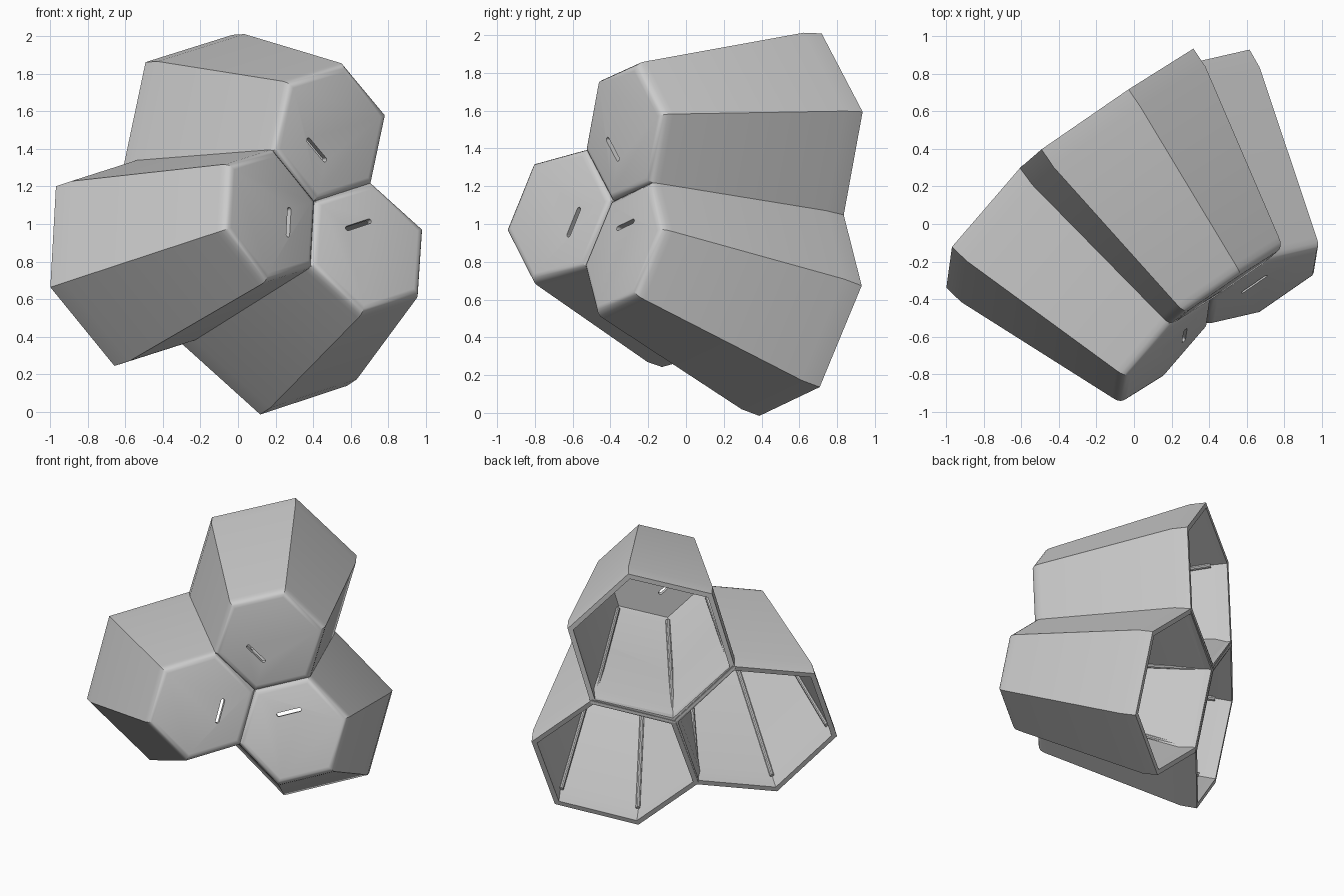
import bpy, bmesh
from math import cos, sin, radians, pi
from mathutils import Vector, Matrix

if "Cube" in bpy.data.objects:
    bpy.data.objects.remove(bpy.data.objects["Cube"])

grey = bpy.data.materials.new("light_grey")
grey.use_nodes = True
COLOR = (0.6, 0.6, 0.6, 1)
grey.diffuse_color = COLOR
grey.node_tree.nodes["Principled BSDF"].inputs["Base Color"].default_value = COLOR

# Cluster axis, front centre, and direction to the first cell
AXIS = Vector((0.586, -0.786, 0.195)).normalized()
CENTRE = Vector((0.448, -0.44, 1.135))
FIRST = Vector((0.106, 0.314, 0.944))
FIRST = (FIRST - AXIS * FIRST.dot(AXIS)).normalized()
TILT = radians(9.7)

# Hollow shell section: (corner radius, depth), from front face round to inside
SHELL = [(0.335, -0.012), (0.356, -0.008), (0.373, 0.004), (0.384, 0.022),
         (0.391, 0.05), (0.582, 1.02), (0.582, 1.134), (0.543, 1.134),
         (0.543, 1.02), (0.352, 0.05), (0.34, 0.025)]


def cell_frame(k):
    u = Matrix.Rotation(k * 2 * pi / 3, 3, AXIS) @ FIRST
    z = AXIS * cos(TILT) - u * sin(TILT)
    x = u * cos(TILT) + AXIS * sin(TILT)
    m = Matrix((x, z.cross(x), z)).transposed().to_4x4()
    m.translation = CENTRE + u * 0.372
    return m


def finish(name, bm, frame):
    bmesh.ops.recalc_face_normals(bm, faces=bm.faces)
    mesh = bpy.data.meshes.new(name)
    bm.to_mesh(mesh)
    bm.free()
    mesh.materials.append(grey)
    ob = bpy.data.objects.new(name, mesh)
    ob.matrix_world = frame
    bpy.context.collection.objects.link(ob)
    return ob


def corner(i, r, d):
    return Vector((r * cos(i * pi / 3), r * sin(i * pi / 3), -d))


def make_shell(name, frame):
    bm = bmesh.new()
    rings = [[bm.verts.new(corner(i, r, d)) for i in range(6)] for r, d in SHELL]
    for a, b in zip(rings, rings[1:]):
        for i in range(6):
            j = (i + 1) % 6
            bm.faces.new((a[i], a[j], b[j], b[i]))
    bm.faces.new(rings[0])
    bm.faces.new(rings[-1])
    return finish(name, bm, frame)


def make_slot_cutter(name, frame):
    # Rounded bar parallel to one side of the front face
    bm = bmesh.new()
    ring = []
    for i in range(16):
        a = (i + 0.5) * pi / 8
        side = 0.072 if cos(a) > 0 else -0.072
        ring.append(bm.verts.new((side + 0.013 * cos(a), 0.013 * sin(a), -0.1)))
    face = bm.faces.new(ring)
    top = bmesh.ops.extrude_face_region(bm, geom=[face])["geom"]
    bmesh.ops.translate(bm, vec=(0, 0, 0.2),
                        verts=[v for v in top if isinstance(v, bmesh.types.BMVert)])
    place = (Matrix.Rotation(radians(150), 4, "Z") @ Matrix.Translation((0.13, 0, 0))
             @ Matrix.Rotation(pi / 2, 4, "Z"))
    return finish(name, bm, frame @ place)


def make_ribs(name, frame):
    # Slim round beads along the inner corners
    bm = bmesh.new()
    for i in range(6):
        a, b = corner(i, 0.348, 0.06), corner(i, 0.534, 1.02)
        turn = (b - a).to_track_quat("Z", "Y").to_matrix().to_4x4()
        bmesh.ops.create_cone(bm, cap_ends=True, segments=10, radius1=0.016,
                              radius2=0.016, depth=(b - a).length,
                              matrix=Matrix.Translation((a + b) / 2) @ turn)
    return finish(name, bm, frame)


def smooth(ob):
    bpy.ops.object.select_all(action="DESELECT")
    ob.select_set(True)
    bpy.context.view_layer.objects.active = ob
    bpy.ops.object.shade_smooth_by_angle(angle=radians(35))


for k, label in enumerate(("upper", "right", "lower")):
    frame = cell_frame(k)
    shell = make_shell(label + "_hex_shell", frame)
    cutter = make_slot_cutter(label + "_slot_cutter", frame)
    cutter.hide_render = True
    smooth(shell)
    cut = shell.modifiers.new("slot", "BOOLEAN")
    cut.operation = "DIFFERENCE"
    cut.solver = "EXACT"
    cut.object = cutter
    bpy.ops.object.modifier_apply(modifier=cut.name)
    bpy.data.objects.remove(cutter)
    smooth(make_ribs(label + "_corner_ribs", frame))
